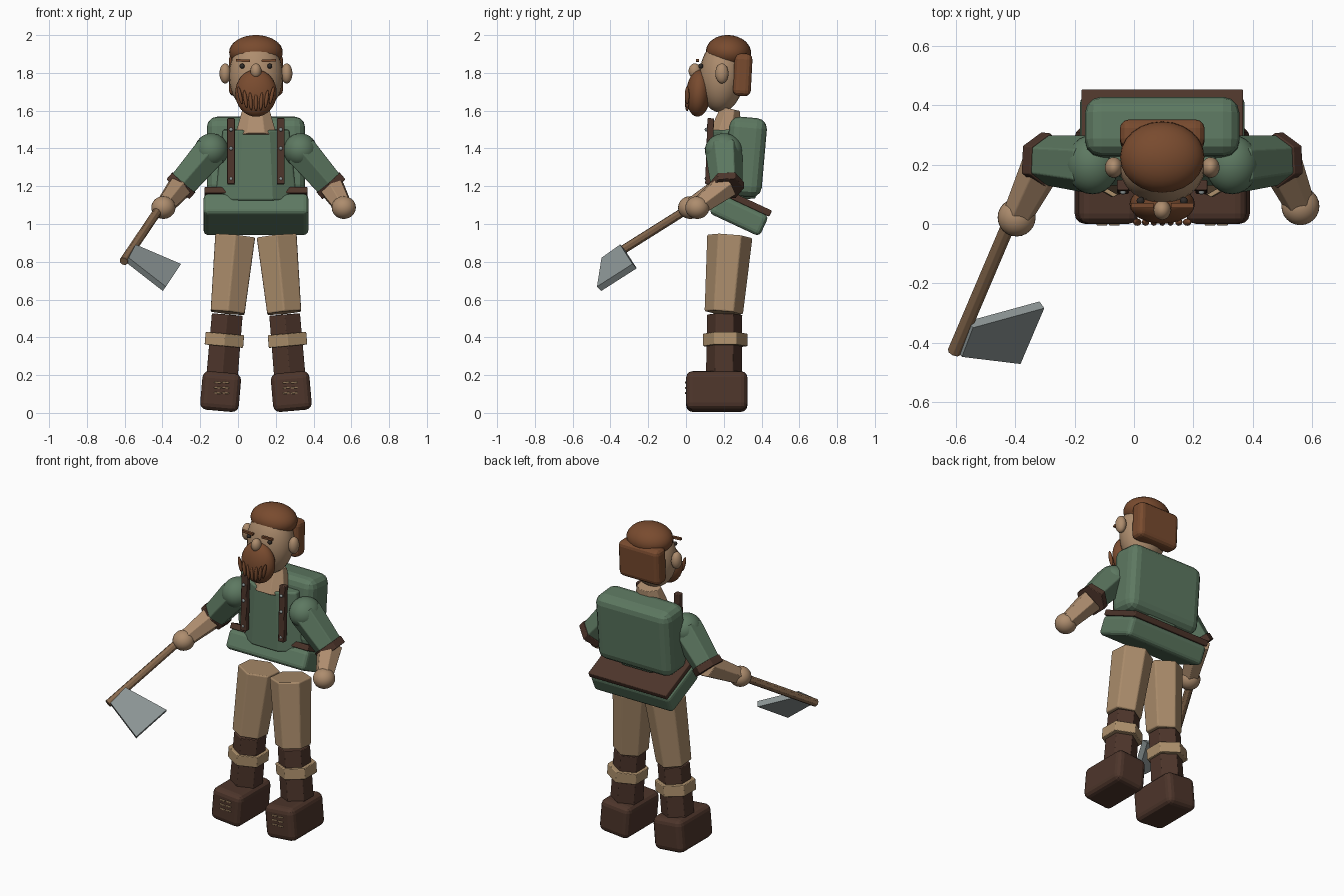
import bpy, bmesh, math
from mathutils import Vector, Matrix, Euler

if "Cube" in bpy.data.objects:
    bpy.data.objects.remove(bpy.data.objects["Cube"], do_unlink=True)

MID = 0.095  # body axis


def material(name, rgb):
    m = bpy.data.materials.new(name)
    m.use_nodes = True
    m.diffuse_color = (*rgb, 1)
    node = next(n for n in m.node_tree.nodes if n.type == 'BSDF_PRINCIPLED')
    node.inputs["Base Color"].default_value = (*rgb, 1)
    return m


SKIN = material("skin", (0.42, 0.265, 0.155))
CLOTH = material("trouser tan", (0.40, 0.26, 0.145))
GREEN = material("tunic green", (0.11, 0.19, 0.12))
LEATHER = material("dark leather", (0.075, 0.036, 0.024))
HAIR = material("hair brown", (0.19, 0.07, 0.028))
CORD = material("tan cord", (0.42, 0.28, 0.15))
WOOD = material("wood", (0.24, 0.14, 0.075))
STEEL = material("steel", (0.27, 0.31, 0.31))
DARK = material("eye dark", (0.03, 0.025, 0.022))


def finish(name, bm, mat, matrix, bevel=0.0, smooth=False):
    bmesh.ops.recalc_face_normals(bm, faces=bm.faces)
    me = bpy.data.meshes.new(name)
    bm.to_mesh(me)
    bm.free()
    me.materials.append(mat)
    ob = bpy.data.objects.new(name, me)
    ob.matrix_world = matrix
    bpy.context.collection.objects.link(ob)
    for p in me.polygons:
        p.use_smooth = smooth
    if bevel:
        mod = ob.modifiers.new("bevel", 'BEVEL')
        mod.width = bevel
        mod.segments = 3
        mod.limit_method = 'ANGLE'
    return ob


def place(loc, rot):
    r = Euler([math.radians(a) for a in rot]).to_matrix().to_4x4()
    return Matrix.Translation(loc) @ r


def box(name, mat, loc, size, rot=(0, 0, 0), bevel=0.0):
    bm = bmesh.new()
    bmesh.ops.create_cube(bm, size=1)
    bmesh.ops.scale(bm, vec=size, verts=bm.verts)
    return finish(name, bm, mat, place(loc, rot), bevel)


def ball(name, mat, loc, radii, rot=(0, 0, 0)):
    bm = bmesh.new()
    bmesh.ops.create_uvsphere(bm, u_segments=24, v_segments=16, radius=1)
    bmesh.ops.scale(bm, vec=radii, verts=bm.verts)
    return finish(name, bm, mat, place(loc, rot), smooth=True)


def limb(name, mat, a, b, ra, rb, sides=6, bevel=0.004, flat=1.0, turn=0.0):
    """Tapered prism from a to b, with one corner turned to the back."""
    a, b = Vector(a), Vector(b)
    z = (b - a).normalized()
    y = Vector((0, 1, 0))
    y = (y - z * y.dot(z)).normalized()
    rot = Matrix((y.cross(z), y, z)).transposed().to_4x4()
    bm = bmesh.new()
    bmesh.ops.create_cone(bm, cap_ends=True, segments=sides, radius1=ra,
                          radius2=rb, depth=(b - a).length)
    bmesh.ops.rotate(bm, verts=bm.verts, matrix=Matrix.Rotation(math.radians(turn), 3, 'Z'))
    bmesh.ops.scale(bm, vec=(1, flat, 1), verts=bm.verts)
    return finish(name, bm, mat, Matrix.Translation((a + b) / 2) @ rot, bevel)


# Head and hair
ball("head", SKIN, (MID, 0.19, 1.785), (0.143, 0.12, 0.195), (-4, 0, 0))
ball("hair_cap", HAIR, (MID, 0.225, 1.91), (0.142, 0.12, 0.09), (-4, 0, 0))
box("back_hair", HAIR, (MID, 0.3, 1.79), (0.285, 0.095, 0.225), (-3, 0, 0), 0.03)
ball("nose", SKIN, (MID, 0.047, 1.81), (0.029, 0.033, 0.04))
ball("beard", HAIR, (MID, 0.067, 1.693), (0.11, 0.066, 0.125), (-4, 0, 0))
for i in range(-3, 4):
    ball("beard_strand", HAIR, (MID + i * 0.028, 0.006, 1.645 + 0.004 * i * i),
         (0.01, 0.012, 0.048), (0, i * 4, 0))
limb("neck", SKIN, (MID, 0.2, 1.46), (MID, 0.235, 1.61), 0.12, 0.075, 8, 0.004, 0.75, 22.5)

# Torso, pack and hips
limb("chest", GREEN, (MID, 0.25, 1.13), (MID, 0.235, 1.5), 0.235, 0.19, 8, 0.01, 0.55, 22.5)
box("back_pack", GREEN, (MID, 0.315, 1.355), (0.52, 0.2, 0.42), (-5, 0, 0), 0.055)
HIP = (-25, 0, 0)
box("hips", GREEN, (MID, 0.28, 1.05), (0.555, 0.295, 0.12), HIP, 0.025)
box("belt", LEATHER, (MID, 0.312, 1.118), (0.545, 0.3, 0.035), HIP, 0.006)
box("belt_buckle", WOOD, (MID, 0.172, 1.172), (0.075, 0.02, 0.02), HIP, 0.003)

for s in (-1, 1):
    side = "left" if s > 0 else "right"

    def at(x, y, z):
        return (MID + s * x, y, z)

    # Face details
    ball(side + "_ear", SKIN, at(0.163, 0.19, 1.797), (0.03, 0.035, 0.053))
    ball(side + "_eye", DARK, at(0.073, 0.078, 1.836), (0.013, 0.013, 0.013))
    box(side + "_eyebrow", HAIR, at(0.068, 0.062, 1.865), (0.075, 0.016, 0.013), (0, s * -3, 0))

    # Chest strap with studs
    box(side + "_strap", LEATHER, at(0.132, 0.125, 1.385), (0.04, 0.035, 0.35), (-2, 0, 0), 0.005)
    for z in (1.24, 1.40, 1.5):
        ball(side + "_stud", STEEL, at(0.132, 0.107, z), (0.01, 0.008, 0.01))

    # Arm
    shoulder = at(0.235, 0.2, 1.39)
    elbow = at(0.395, 0.215, 1.205)
    hand = (0.56, 0.06, 1.087) if s > 0 else (-0.395, 0.022, 1.087)
    ball(side + "_shoulder", GREEN, shoulder, (0.09, 0.1, 0.09))
    limb(side + "_sleeve", GREEN, shoulder, elbow, 0.1, 0.085, bevel=0.006)
    d = (Vector(elbow) - Vector(shoulder)).normalized()
    limb(side + "_cuff", LEATHER, Vector(elbow) - d * 0.02, Vector(elbow) + d * 0.025, 0.093, 0.093)
    limb(side + "_forearm", SKIN, elbow, hand, 0.075, 0.052)
    ball(side + "_hand", SKIN, hand, (0.064, 0.064, 0.06))

    # Leg
    limb(side + "_thigh", CLOTH, at(0.15, 0.2, 0.53), at(0.11, 0.232, 0.935), 0.104, 0.122, bevel=0.008)
    limb(side + "_shin", LEATHER, at(0.182, 0.2, 0.16), at(0.152, 0.205, 0.52), 0.096, 0.094)
    limb(side + "_leg_band", CORD, at(0.17, 0.208, 0.353), at(0.164, 0.208, 0.42), 0.118, 0.118)

    # Boot with laces
    box(side + "_boot", LEATHER, at(0.187, 0.163, 0.113), (0.205, 0.325, 0.205), (0, s * -5, 0), 0.035)
    for row in range(3):
        for k in (-1, 1):
            box(side + "_lace", CORD, at(0.182 + k * 0.021, 0.001, 0.105 + row * 0.028),
                (0.036, 0.012, 0.008), (0, s * -5, 0), 0.003)

# Axe
limb("axe_handle", WOOD, (-0.4, 0.05, 1.105), (-0.605, -0.432, 0.802), 0.024, 0.024, 8, 0.002)
edge = [Vector(p) for p in ((-0.55, -0.338, 0.88), (-0.31, -0.272, 0.777),
                            (-0.39, -0.46, 0.657), (-0.587, -0.436, 0.81))]
normal = (edge[1] - edge[0]).cross(edge[3] - edge[0]).normalized()
bm = bmesh.new()
face = bm.faces.new([bm.verts.new(p - normal * 0.018) for p in edge])
new = bmesh.ops.extrude_face_region(bm, geom=[face])["geom"]
bmesh.ops.translate(bm, vec=normal * 0.036, verts=[g for g in new if isinstance(g, bmesh.types.BMVert)])
finish("axe_blade", bm, STEEL, Matrix.Identity(4))
